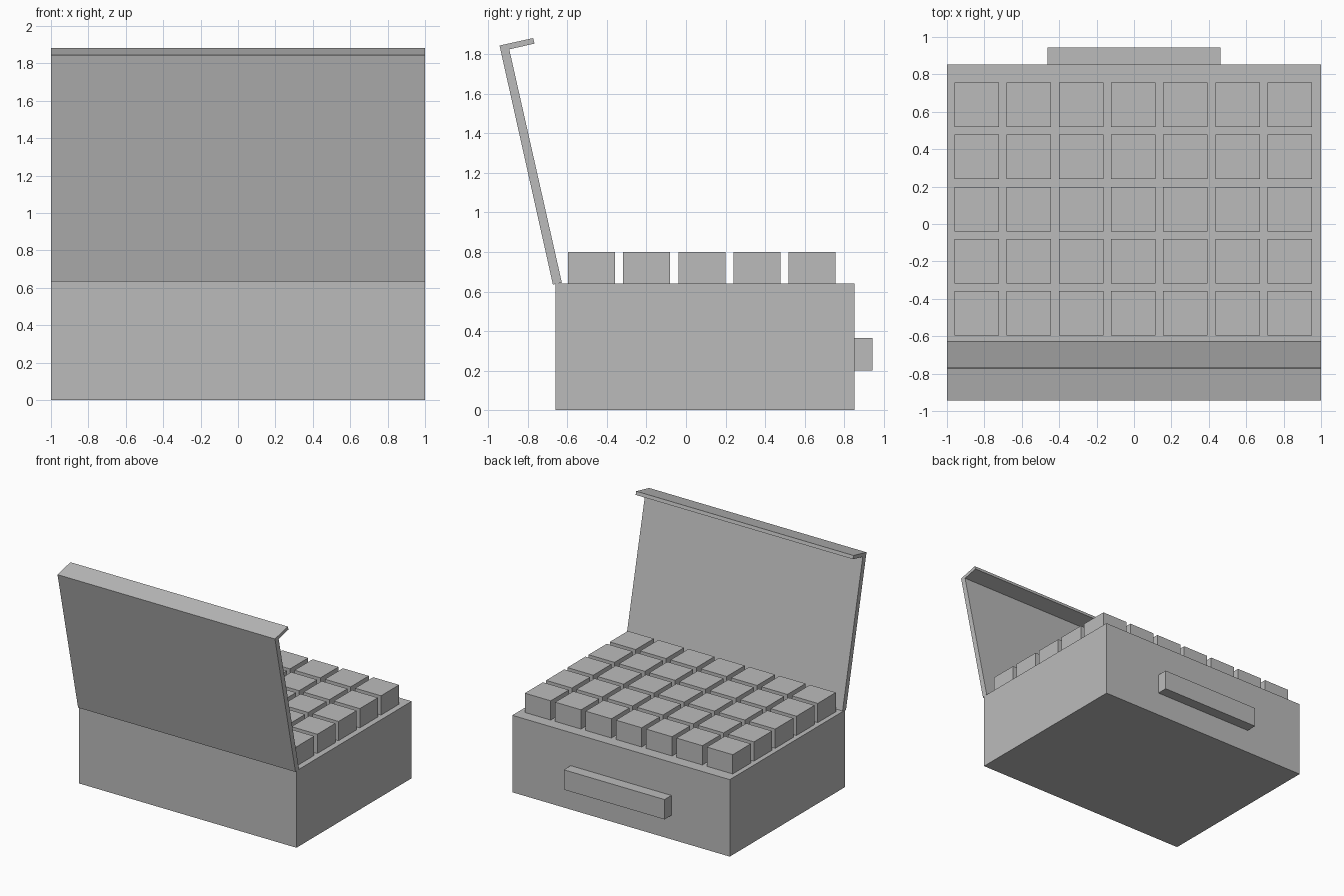
import bpy
import bmesh
from mathutils import Matrix, Vector

cube = bpy.data.objects.get("Cube")
if cube:
    bpy.data.objects.remove(cube, do_unlink=True)

grey = bpy.data.materials.new("plain grey")
grey.use_nodes = True
colour = (0.5, 0.5, 0.5, 1)
grey.diffuse_color = colour
grey.node_tree.nodes["Principled BSDF"].inputs["Base Color"].default_value = colour


def finish(name, bm):
    bmesh.ops.recalc_face_normals(bm, faces=bm.faces)
    mesh = bpy.data.meshes.new(name)
    bm.to_mesh(mesh)
    bm.free()
    mesh.materials.append(grey)
    obj = bpy.data.objects.new(name, mesh)
    bpy.context.collection.objects.link(obj)
    return obj


def box(name, low, high):
    low, high = Vector(low), Vector(high)
    bm = bmesh.new()
    place = Matrix.Translation((low + high) / 2) @ Matrix.Diagonal((*(high - low), 1))
    bmesh.ops.create_cube(bm, size=1, matrix=place)
    return finish(name, bm)


# Case body and the handle on its back wall
box("case_body", (-1, -0.66, 0), (1, 0.853, 0.64))
box("handle", (-0.463, 0.853, 0.2), (0.463, 0.943, 0.365))

# Rows of square blocks standing on the case
PITCH, SIZE = 0.279, 0.238
for row in range(5):
    for col in range(7):
        x, y = -0.96 + col * PITCH, -0.597 + row * PITCH
        box(f"block_{row + 1}_{col + 1}", (x, y, 0.64), (x + SIZE, y + SIZE, 0.8))

# Open lid: leaning panel with a short lip, extruded across the width
profile = [(-0.673, 0.635), (-0.943, 1.844), (-0.773, 1.882),
           (-0.766, 1.854), (-0.894, 1.825), (-0.628, 0.645)]
bm = bmesh.new()
face = bm.faces.new([bm.verts.new((-1, y, z)) for y, z in profile])
side = bmesh.ops.extrude_face_region(bm, geom=[face])
verts = [v for v in side["geom"] if isinstance(v, bmesh.types.BMVert)]
bmesh.ops.translate(bm, verts=verts, vec=(2, 0, 0))
finish("lid", bm)
